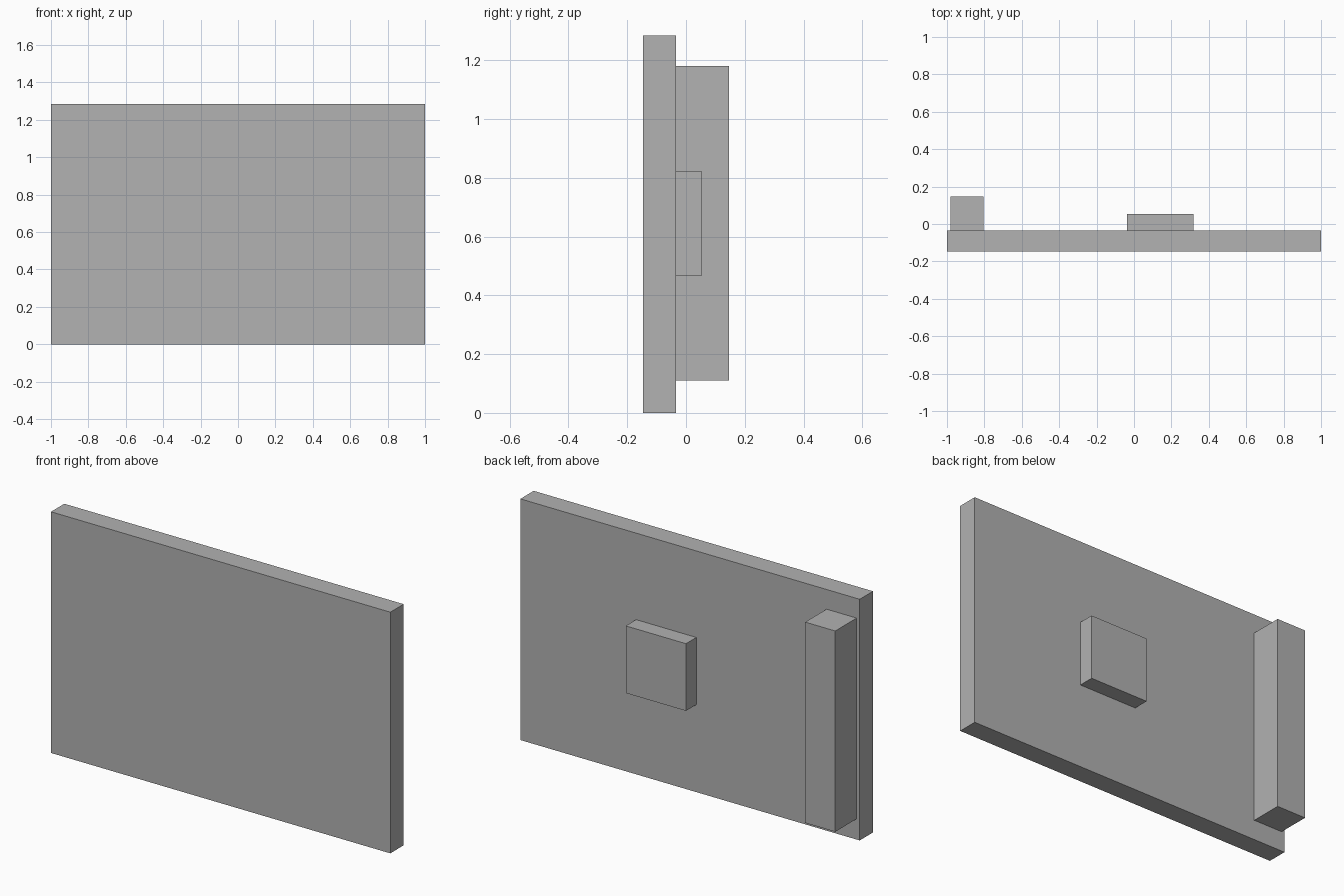
import bpy
import bmesh
from mathutils import Vector

cube = bpy.data.objects.get("Cube")
if cube:
    bpy.data.objects.remove(cube, do_unlink=True)

# One plain grey for every part
grey = bpy.data.materials.new("plain_grey")
grey.use_nodes = True
colour = (0.445, 0.445, 0.445, 1.0)
grey.diffuse_color = colour
grey.node_tree.nodes["Principled BSDF"].inputs["Base Color"].default_value = colour


def box(name, low, high):
    """Flat-shaded box between two opposite corners."""
    low, high = Vector(low), Vector(high)
    bm = bmesh.new()
    bmesh.ops.create_cube(bm, size=1)
    bmesh.ops.scale(bm, vec=high - low, verts=bm.verts)
    mesh = bpy.data.meshes.new(name)
    bm.to_mesh(mesh)
    bm.free()
    mesh.materials.append(grey)
    obj = bpy.data.objects.new(name, mesh)
    obj.location = (low + high) / 2
    bpy.context.collection.objects.link(obj)
    return obj


back_y = -0.034  # rear face of the panel, where the rear parts attach

# Upright panel
box("panel", (-1, -0.146, 0), (1, back_y, 1.285))
# Tall bar along the right edge of the back
box("rear_bar", (-0.982, back_y, 0.11), (-0.805, 0.146, 1.18))
# Shallow square block near the middle of the back
box("rear_block", (-0.037, back_y, 0.466), (0.318, 0.053, 0.824))
